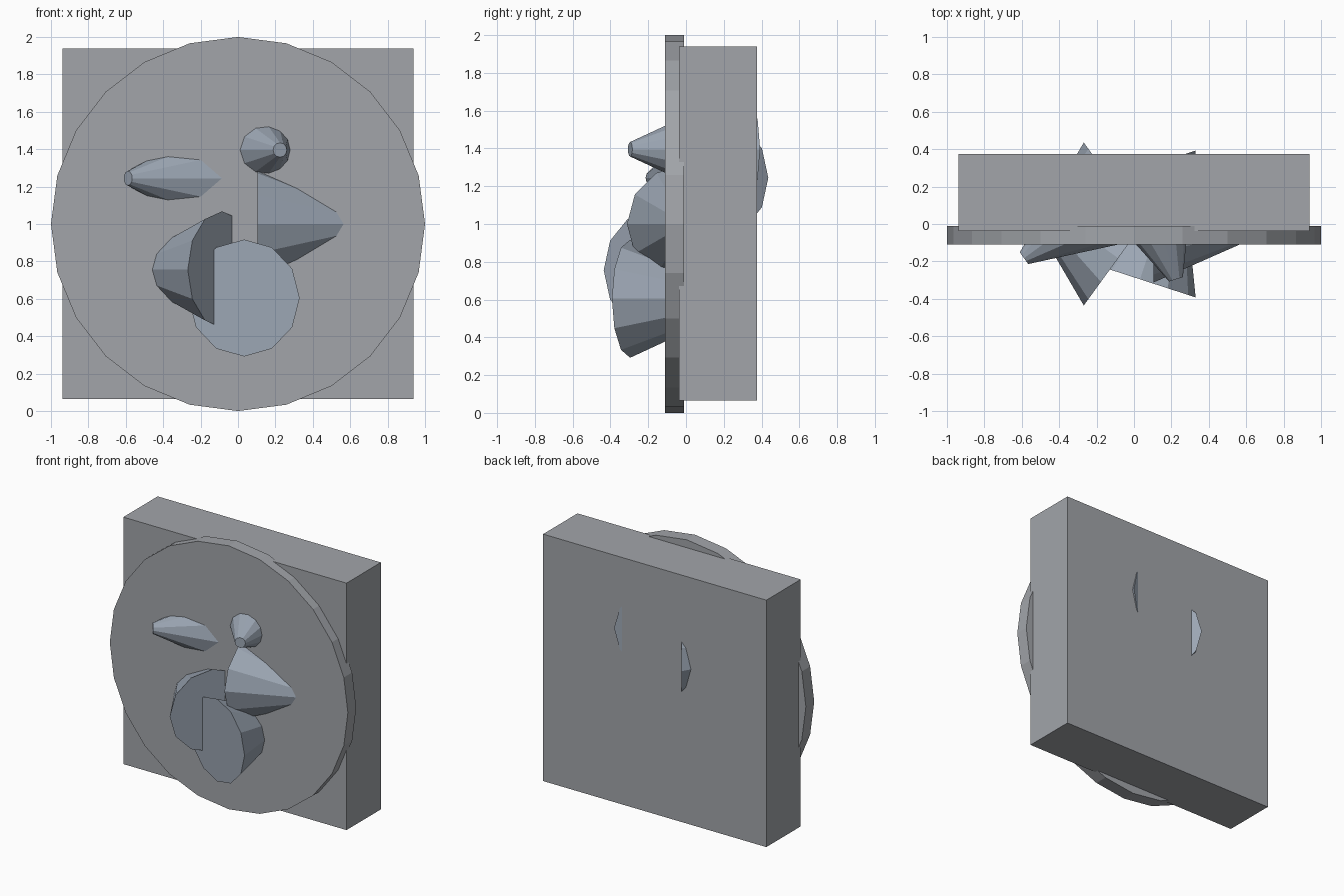
import bpy
from math import cos, sin, pi, radians

if "Cube" in bpy.data.objects:
    bpy.data.objects.remove(bpy.data.objects["Cube"])


def material(name, rgb):
    m = bpy.data.materials.new(name)
    m.diffuse_color = (*rgb, 1)
    m.use_nodes = True
    m.node_tree.nodes["Principled BSDF"].inputs["Base Color"].default_value = m.diffuse_color
    return m


grey = material("dark_grey", (0.36, 0.375, 0.40))
steel = material("steel_grey", (0.33, 0.38, 0.45))


def finish(name, mat):
    ob = bpy.context.object
    ob.name = name
    ob.data.materials.append(mat)
    return ob


# square backing block
bpy.ops.mesh.primitive_cube_add(size=1, location=(0, 0.169, 1.002))
finish("backing_block", grey).scale = (1.875, 0.412, 1.875)

# thin round face plate, 24 sides
bpy.ops.mesh.primitive_cylinder_add(vertices=24, radius=1, depth=0.1,
                                    location=(0, -0.06, 1),
                                    rotation=(pi / 2, 0, 0))
finish("round_plate", grey)

# five tapered spikes spaced round a ring, each turned about the vertical axis
RING = 0.416
for i in range(5):
    a = radians(72 * i)
    bpy.ops.mesh.primitive_cone_add(vertices=12, radius1=0.3125, radius2=0.0385,
                                    depth=0.622,
                                    location=(RING * cos(a), 0, 1 - RING * sin(a)),
                                    rotation=(0, pi / 2, a))
    finish(f"spike_{i + 1}", steel)
